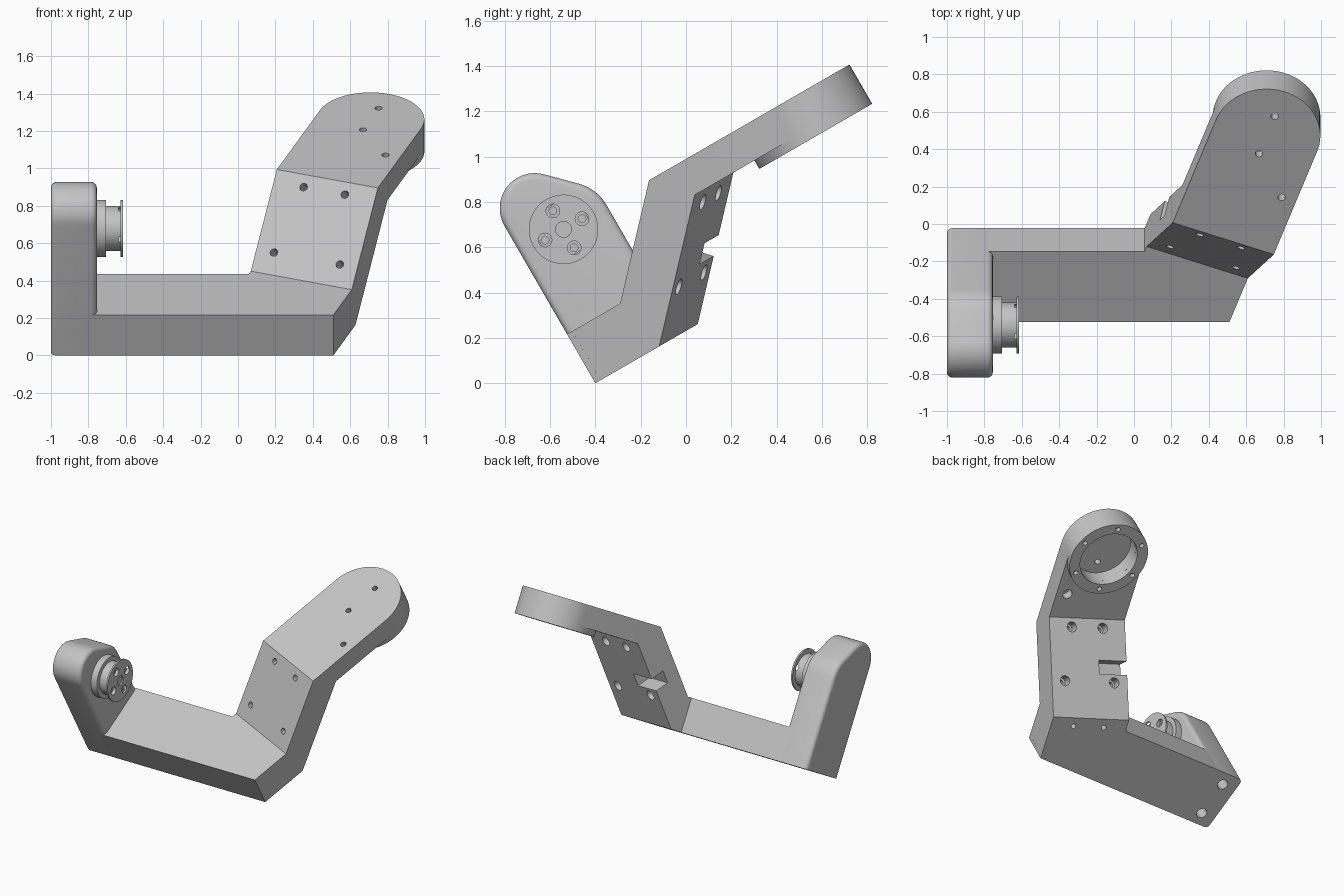
import bpy, bmesh
from math import radians, cos, sin, pi
from mathutils import Matrix

if "Cube" in bpy.data.objects:
    bpy.data.objects.remove(bpy.data.objects["Cube"], do_unlink=True)

grey = bpy.data.materials.new("light_grey")
grey.use_nodes = True
COLOUR = (0.55, 0.55, 0.55, 1)
grey.diffuse_color = COLOUR
grey.node_tree.nodes["Principled BSDF"].inputs["Base Color"].default_value = COLOUR

T = lambda x, y, z: Matrix.Translation((x, y, z))
R = lambda deg, axis: Matrix.Rotation(radians(deg), 4, axis)
# Sends a profile's (x, y, depth) to (y, z, x)
SIDE = Matrix(((0, 0, 1, 0), (1, 0, 0, 0), (0, 1, 0, 0), (0, 0, 0, 1)))

BASE = T(0, -0.4, 0) @ R(30, 'X')              # whole bracket leans back
ARM = BASE @ T(0.51, 0, 0) @ R(-20, 'Z')       # swung frame of riser and head
W, DEPTH = 0.575, 0.436                        # head width, base depth
RISER = ARM @ T(-W, 0.288, 0.25) @ R(-135, 'X')  # on riser face, z into it
HEAD = ARM @ T(-W / 2, 1.371, 0)               # centre of round head


def finish(name, bm, matrix):
    bmesh.ops.recalc_face_normals(bm, faces=bm.faces)
    bm.transform(matrix)
    mesh = bpy.data.meshes.new(name)
    bm.to_mesh(mesh)
    bm.free()
    mesh.materials.append(grey)
    obj = bpy.data.objects.new(name, mesh)
    bpy.context.collection.objects.link(obj)
    return obj


def prism(name, pts, lo, hi, matrix, bevel=0):
    bm = bmesh.new()
    face = bm.faces.new([bm.verts.new((x, y, lo)) for x, y in pts])
    ext = bmesh.ops.extrude_face_region(bm, geom=[face])["geom"]
    top = [v for v in ext if isinstance(v, bmesh.types.BMVert)]
    bmesh.ops.translate(bm, verts=top, vec=(0, 0, hi - lo))
    if bevel:  # round both outlines, leaving the foot square
        rim = [e for e in bm.edges
               if abs(e.verts[0].co.z - e.verts[1].co.z) < 1e-5
               and max(v.co.y for v in e.verts) > 1e-4]
        bmesh.ops.bevel(bm, geom=rim, offset=bevel, segments=5,
                        profile=0.5, affect='EDGES')
    return finish(name, bm, matrix)


def lathe(name, profile, matrix, steps=32):
    bm = bmesh.new()
    vs = [bm.verts.new((r, 0, z)) for r, z in profile]
    es = [bm.edges.new(pair) for pair in zip(vs, vs[1:])]
    bmesh.ops.spin(bm, geom=vs + es, cent=(0, 0, 0), axis=(0, 0, 1),
                   angle=2 * pi, steps=steps)
    bmesh.ops.remove_doubles(bm, verts=bm.verts, dist=1e-5)
    return finish(name, bm, matrix)


def stepped(matrix, *levels, steps=24):
    """Round cutter: levels are (radius, z start, z end)."""
    profile = [(0, levels[0][1])]
    for r, lo, hi in levels:
        profile += [(r, lo), (r, hi)]
    return lathe("cutter", profile + [(0, levels[-1][2])], matrix, steps)


def cut(obj, cutters):
    bpy.context.view_layer.objects.active = obj
    for c in cutters:
        c.hide_render = True
        mod = obj.modifiers.new("cut", 'BOOLEAN')
        mod.operation, mod.solver, mod.object = 'DIFFERENCE', 'EXACT', c
        bpy.ops.object.modifier_apply(modifier=mod.name)
        bpy.data.objects.remove(c, do_unlink=True)


def arc(cx, cy, r, start, end, n):
    angles = [radians(start + (end - start) * i / n) for i in range(n + 1)]
    return [(cx + r * cos(t), cy + r * sin(t)) for t in angles]


# Base slab
base = prism("base_slab", [(-0.8, 0), (0.51, 0), (0.52, 0.027), (0.057, DEPTH), (-0.8, DEPTH)],
             0, 0.25, BASE)

# Upright side arm with rounded top and two blind holes in its foot
outline = [(0, 0), (DEPTH, 0)] + arc(0.236, 0.657, 0.2, 0, 45, 8) \
    + arc(0.155, 0.802, 0.155, 45, 180, 16)
side_arm = prism("side_arm", outline, -1, -0.755, BASE @ SIDE, bevel=0.03)
cut(side_arm, [stepped(BASE @ T(-0.885, u, 0), (0.038, -0.05, 0.1)) for u in (0.088, 0.348)])

# Flanged hub on the side arm, with four stepped holes and a centre bore
AXLE = BASE @ T(-0.76, DEPTH / 2, 0.658) @ R(90, 'Y')
hub = lathe("hub", [(0, 0), (0.153, 0), (0.153, 0.055), (0.12, 0.055), (0.12, 0.133),
                    (0.153, 0.133), (0.153, 0.145), (0, 0.145)], AXLE, 64)
holes = [stepped(AXLE @ R(90 * i, 'Z') @ T(0.094, 0, 0), (0.017, 0.06, 0.12), (0.03, 0.12, 0.2))
         for i in range(4)]
cut(hub, holes + [stepped(AXLE, (0.035, 0.135, 0.2))])

# Riser: slanted web between base and head
riser = prism("riser", [(0, 0), (0.346, 0), (0.846, 0.5), (0.846, 0.657),
                        (0.695, 0.657), (0.288, 0.25), (0, 0.25)], -W, 0, ARM @ SIDE)
bolts = [stepped(RISER @ T(a, -s, 0), (0.021, -0.05, 0.14), (0.036, 0.14, 0.3))
         for a, s in ((0.17, 0.507), (0.405, 0.507), (0.1, 0.124), (0.475, 0.124))]
feet = [stepped(ARM @ T(a, 0.275, 0), (0.018, -0.05, 0.1)) for a in (-0.172, -0.403)]
notch = prism("cutter", [(-0.05, -0.28), (0.21, -0.28), (0.21, -0.182), (-0.05, -0.182)],
              0.11, 0.3, RISER)
cut(riser, bolts + feet + [notch])

# Round-ended head plate with a bearing recess below
plate = [(-W, 0.846), (0, 0.846)] + arc(-W / 2, 1.371, W / 2, 0, 180, 40)
head = prism("head_plate", plate, 0.5, 0.657, ARM)
pins = [stepped(HEAD @ T(0, d, 0), (0.02, 0.55, 0.7)) for d in (-0.118, 0.126)]
side_bolt = stepped(ARM @ T(-0.082, 1.04, 0), (0.036, 0.4, 0.56), (0.02, 0.56, 0.7))
cut(head, [stepped(HEAD, (0.21, 0.4, 0.6), steps=64), side_bolt] + pins)

# Bearing ring under the head, with six screw holes
ring = lathe("bearing_ring", [(0.21, 0.457), (W / 2, 0.457), (W / 2, 0.5),
                              (0.21, 0.5), (0.21, 0.457)], HEAD, 80)
cut(ring, [stepped(HEAD @ R(30 + 60 * i, 'Z') @ T(0.248, 0, 0), (0.017, 0.4, 0.49), steps=16)
           for i in range(6)])

# Smooth round surfaces, keep edges crisp
for obj in (base, side_arm, hub, riser, head, ring):
    bpy.ops.object.select_all(action='DESELECT')
    obj.select_set(True)
    bpy.context.view_layer.objects.active = obj
    bpy.ops.object.shade_smooth_by_angle(angle=radians(30))
